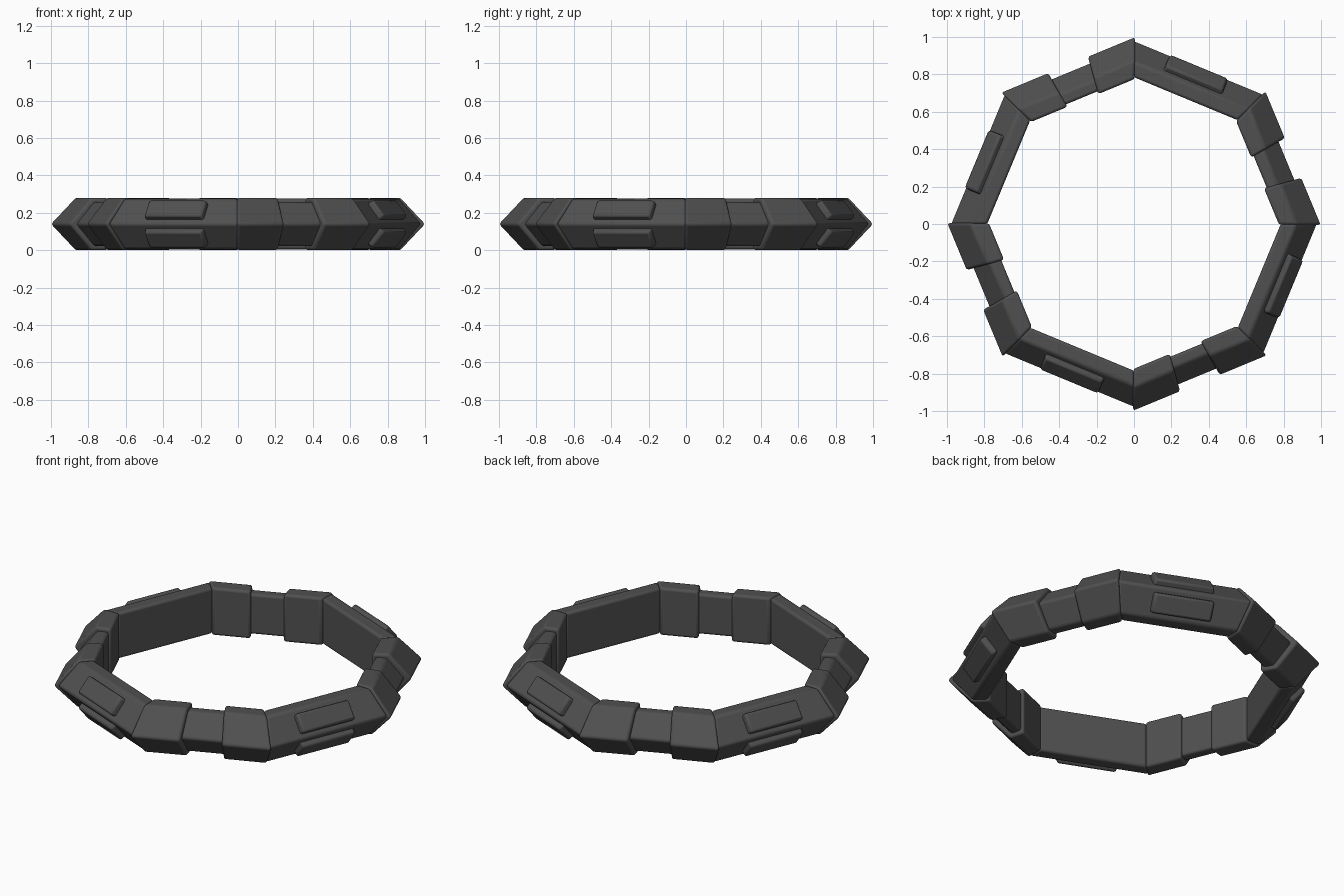
import bpy
import bmesh
from math import cos, sin, radians, atan2
from mathutils import Vector, Matrix

cube = bpy.data.objects.get("Cube")
if cube:
    bpy.data.objects.remove(cube, do_unlink=True)

MID_Z = 0.14
MITRE = 0.414   # tangent of half the angle covered by one side

metal = bpy.data.materials.new("dark_grey_metal")
metal.use_nodes = True
grey = (0.08, 0.08, 0.08, 1)
metal.diffuse_color = grey
metal.node_tree.nodes["Principled BSDF"].inputs["Base Color"].default_value = grey


def finish(name, bm, angle, bevel, segments):
    """Turn the mesh about the ring axis, round its edges and shade it."""
    bmesh.ops.recalc_face_normals(bm, faces=bm.faces)
    bm.transform(Matrix.Rotation(radians(angle), 4, 'Z'))
    mesh = bpy.data.meshes.new(name)
    bm.to_mesh(mesh)
    bm.free()
    mesh.materials.append(metal)
    obj = bpy.data.objects.new(name, mesh)
    bpy.context.collection.objects.link(obj)
    mod = obj.modifiers.new("rounded_edges", 'BEVEL')
    mod.width = bevel
    mod.segments = segments
    mod.limit_method = 'ANGLE'
    mod.angle_limit = radians(25)
    bpy.ops.object.select_all(action='DESELECT')
    obj.select_set(True)
    bpy.context.view_layer.objects.active = obj
    bpy.ops.object.shade_smooth_by_angle(angle=radians(35))


def beam(name, angle, inner, shoulder, ridge, half_height, start, end, bevel):
    """Five-sided section swept along one side, with both ends cut radially."""
    section = [(inner, -half_height), (inner, half_height), (shoulder, half_height),
               (ridge, 0), (shoulder, -half_height)]
    bm = bmesh.new()
    rings = [[bm.verts.new((a, k * a, MID_Z + z)) for a, z in section]
             for k in (start, end)]
    for ring in rings:
        bm.faces.new(ring)
    n = len(section)
    for i in range(n):
        j = (i + 1) % n
        bm.faces.new((rings[0][i], rings[0][j], rings[1][j], rings[1][i]))
    finish(name, bm, angle, bevel, 3)


def pad(name, angle, side):
    """Raised block lying on the upper or lower slope of a long side."""
    bm = bmesh.new()
    bmesh.ops.create_cube(bm, size=1)
    bm.transform(Matrix.Diagonal((0.07, 0.35, 0.11, 1)))
    for v in bm.verts:          # taper the ends towards the outer face
        if v.co.x > 0:
            v.co.y *= 0.94
    tilt = atan2(0.105, 0.13)
    bm.transform(Matrix.Translation((0.853, 0, MID_Z + side * 0.065))
                 @ Matrix.Rotation(-side * tilt, 4, 'Y'))
    finish(name, bm, angle, 0.012, 2)


for i in range(4):
    # Long side with a pair of pads
    long_angle = 67.5 + 90 * i
    beam(f"long_side_{i + 1}", long_angle, 0.725, 0.80, 0.908, 0.135,
         -MITRE, MITRE, 0.014)
    pad(f"upper_pad_{i + 1}", long_angle, 1)
    pad(f"lower_pad_{i + 1}", long_angle, -1)

    # Short link held between two collars
    link_angle = 22.5 + 90 * i
    beam(f"link_{i + 1}", link_angle, 0.73, 0.79, 0.888, 0.118, -0.2, 0.2, 0.014)
    for label, s in (("first", -1), ("second", 1)):
        beam(f"{label}_collar_{i + 1}", link_angle, 0.715, 0.805, 0.926, 0.14,
             s * 0.125, s * 0.42, 0.014)
